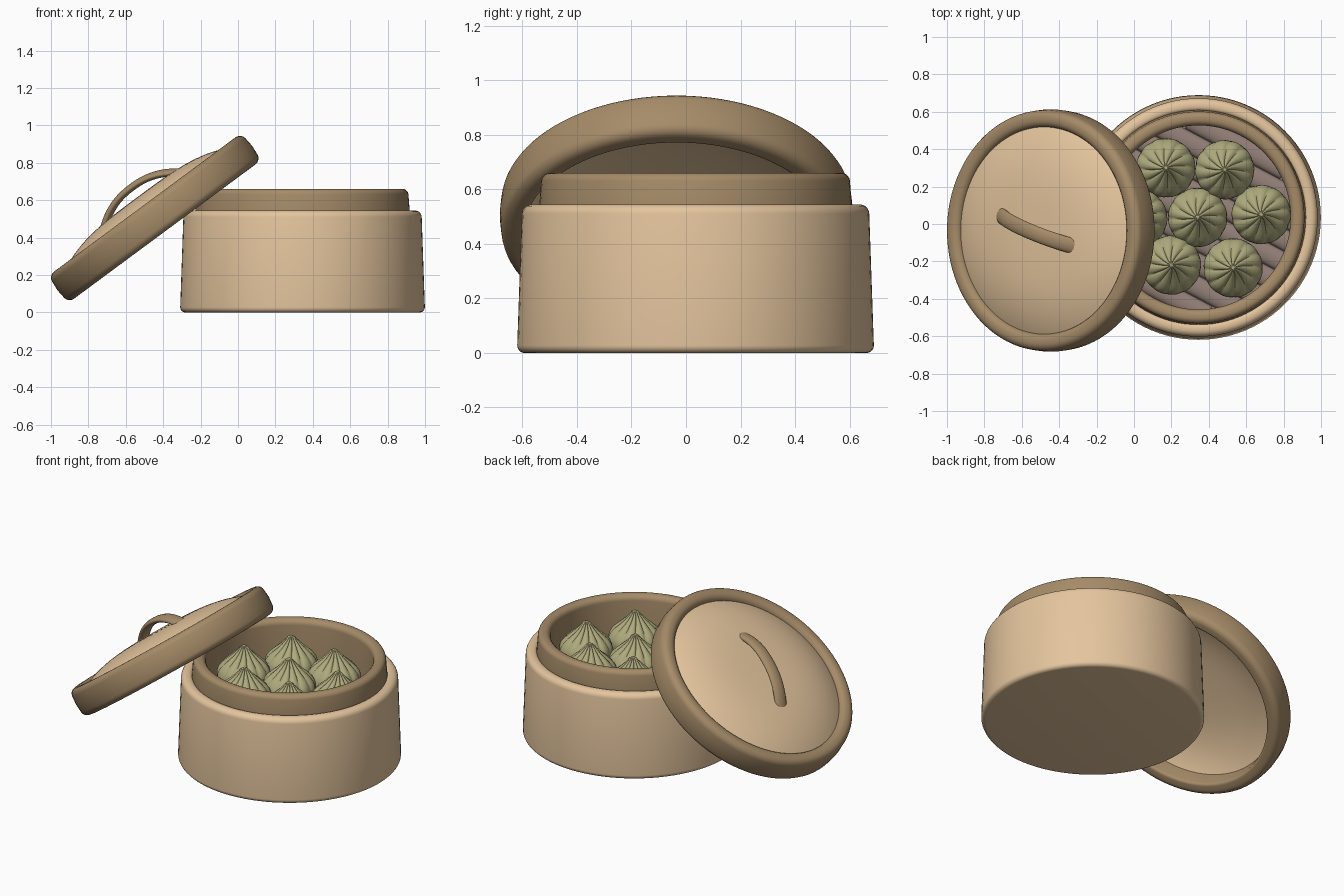
import bpy, bmesh, math
from mathutils import Matrix, Vector

if "Cube" in bpy.data.objects:
    bpy.data.objects.remove(bpy.data.objects["Cube"])


def material(name, rgb):
    m = bpy.data.materials.new(name)
    m.diffuse_color = (*rgb, 1)
    m.use_nodes = True
    m.node_tree.nodes["Principled BSDF"].inputs["Base Color"].default_value = m.diffuse_color
    return m


LIGHT = material("light_bamboo", (0.78, 0.56, 0.34))
DARK = material("dark_bamboo", (0.38, 0.26, 0.14))
SLAT = material("slat_wood", (0.30, 0.22, 0.19))
DOUGH = material("green_dough", (0.43, 0.41, 0.21))


def grid_object(name, rings, mat, closed=False, caps=False, matrix=None, angle=40):
    """Skin a list of equal vertex rings into a smooth mesh."""
    bm = bmesh.new()
    vs = [[bm.verts.new(p) for p in ring] for ring in rings]
    pairs = list(zip(vs, vs[1:])) + ([(vs[-1], vs[0])] if closed else [])
    for a, b in pairs:
        n = len(a)
        for i in range(n):
            j = (i + 1) % n
            bm.faces.new((a[i], a[j], b[j], b[i]))
    if caps:
        bm.faces.new(vs[0])
        bm.faces.new(vs[-1])
    bmesh.ops.remove_doubles(bm, verts=bm.verts, dist=1e-5)
    bmesh.ops.recalc_face_normals(bm, faces=bm.faces)
    me = bpy.data.meshes.new(name)
    bm.to_mesh(me)
    bm.free()
    me.materials.append(mat)
    ob = bpy.data.objects.new(name, me)
    bpy.context.collection.objects.link(ob)
    if matrix:
        ob.matrix_world = matrix
    bpy.ops.object.select_all(action='DESELECT')
    ob.select_set(True)
    bpy.context.view_layer.objects.active = ob
    bpy.ops.object.shade_smooth_by_angle(angle=math.radians(angle))
    return ob


def rounded(pts, steps=5):
    """Profile points (r, z, fillet) to a polyline with rounded corners."""
    out = []
    for i, (x, z, f) in enumerate(pts):
        p = Vector((x, z))
        if f == 0:
            out.append(p)
            continue
        a = p + (Vector(pts[i - 1][:2]) - p).normalized() * f
        b = p + (Vector(pts[(i + 1) % len(pts)][:2]) - p).normalized() * f
        for k in range(steps + 1):
            t = k / steps
            # weighted conic gives a circular fillet
            w = 0.7071 * 2 * t * (1 - t)
            s = (1 - t) ** 2 + w + t * t
            out.append((a * (1 - t) ** 2 + p * w + b * t * t) / s)
    return out


def lathe(name, profile, mat, closed, matrix, segs=96):
    rings = [[(r * math.cos(2 * math.pi * i / segs), r * math.sin(2 * math.pi * i / segs), z)
              for i in range(segs)] for r, z in profile]
    return grid_object(name, rings, mat, closed, False, matrix)


# Basket: outer body with floor, and the raised inner ring
CX, CY = 0.345, 0.035
basket = Matrix.Translation((CX, CY, 0))
lathe("basket_body", rounded([(0, 0, 0), (0.655, 0, 0.028), (0.636, 0.545, 0.034),
                              (0.568, 0.545, 0.025), (0.568, 0.33, 0), (0, 0.33, 0)]),
      LIGHT, False, basket)
lathe("basket_inner_ring", rounded([(0.492, 0.3, 0), (0.57, 0.3, 0), (0.574, 0.53, 0),
                                    (0.564, 0.66, 0.028), (0.492, 0.66, 0.034)]),
      DARK, True, basket)

# Floor: backing disc and flattened slats clipped to the round floor
lathe("floor_disc", [(0, 0.325), (0.52, 0.325), (0.52, 0.342), (0, 0.342)], SLAT, False, basket)
for k in range(-4, 5):
    off = k * 0.11
    half = math.sqrt(0.525 ** 2 - off ** 2)
    m = basket @ Matrix.Rotation(math.radians(-28), 4, 'Z')
    rings = [[(x, off + 0.054 * math.cos(a), 0.345 + 0.028 * math.sin(a))
              for a in [2 * math.pi * i / 16 for i in range(16)]] for x in (-half, half)]
    grid_object(f"floor_slat_{k + 5}", rings, SLAT, caps=True, matrix=m)

# Dumplings: turned buns with pleats gathered at the tip
BUN = [(0, 0), (0.09, 0), (0.125, 0.012), (0.147, 0.04), (0.158, 0.075), (0.157, 0.105),
       (0.147, 0.132), (0.128, 0.157), (0.103, 0.180), (0.078, 0.202), (0.055, 0.224),
       (0.036, 0.246), (0.022, 0.264), (0.010, 0.272), (0, 0.273)]


def dumpling(name, x, y, turn, segs=96, pleats=12):
    rings = []
    for r, z in BUN:
        h = min(max(0, (z - 0.06) / 0.2), 1)
        ring = []
        for i in range(segs):
            a = 2 * math.pi * i / segs
            # narrow creases between broad soft lobes
            crease = 1 - abs(math.sin(pleats * a / 2)) ** 0.7
            rr = r * (1 + 0.04 * h - 0.28 * h ** 1.2 * crease)
            b = a + turn + 0.3 * h * h
            ring.append((rr * math.cos(b), rr * math.sin(b), z))
        rings.append(ring)
    grid_object(name, rings, DOUGH, matrix=Matrix.Translation((x, y, 0.368)), angle=70)


SPOTS = [(0.34, 0.035), (0.68, 0.05), (0.485, 0.29), (0.17, 0.30),
         (0.02, 0.03), (0.20, -0.22), (0.53, -0.235)]
for n, (x, y) in enumerate(SPOTS):
    dumpling(f"dumpling_{n + 1}", x, y, n * 0.7)

# Lid: tilted rim, domed panel and arched handle
lid = Matrix.Translation((-0.445, -0.035, 0.505)) @ Matrix.Rotation(math.radians(-36.5), 4, 'Y')
lathe("lid_rim", rounded([(0.56, -0.09, 0.016), (0.64, -0.09, 0.036), (0.648, 0, 0),
                          (0.64, 0.09, 0.036), (0.55, 0.09, 0.042)]), DARK, True, lid)
dome = [(0.565 * k / 20, 0.055 + 0.09 * (1 - (k / 20) ** 3.4)) for k in range(21)]
under = [(r, z - 0.05) for r, z in reversed(dome)]
lathe("lid_panel", dome + under, LIGHT, False, lid)

rings, N = [], 32
d = Vector((0.245, -0.085, 0))
side = Vector((0.085, 0.245, 0)).normalized()
for i in range(N + 1):
    t = -1 + 2 * i / N
    c = d * t + Vector((0, 0, 0.122 + 0.083 * (1 - abs(t) ** 2.3)))
    slope = -0.083 * 2.3 * abs(t) ** 1.3 * (1 if t > 0 else -1)
    tangent = (d + Vector((0, 0, slope))).normalized()
    up = side.cross(tangent)
    up = up if up.z > 0 else -up
    rings.append([c + side * 0.042 * math.cos(a) + up * 0.02 * math.sin(a)
                  for a in [2 * math.pi * j / 20 for j in range(20)]])
grid_object("lid_handle", rings, DARK, caps=True, matrix=lid)
